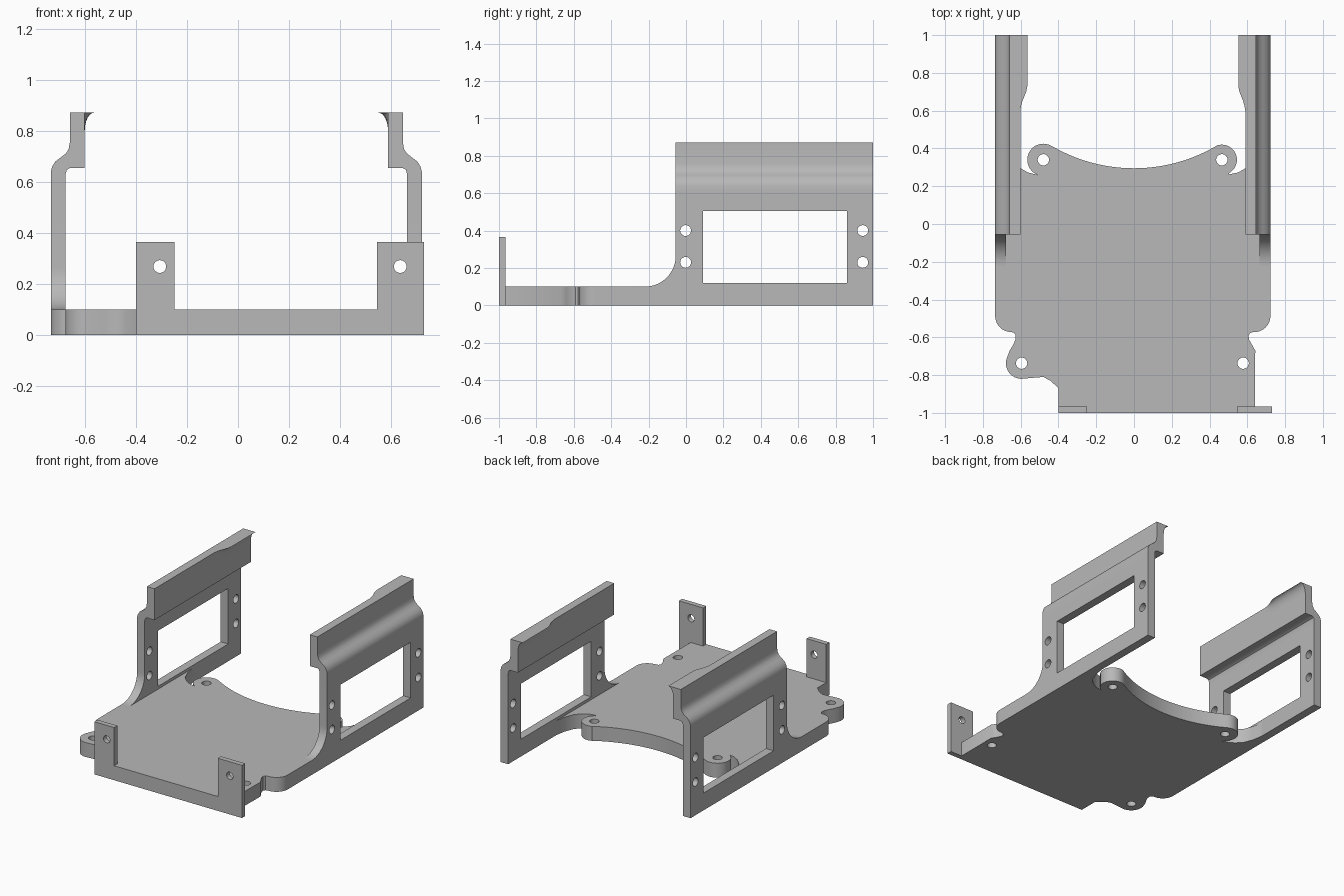
import bpy, bmesh, math

if "Cube" in bpy.data.objects:
    bpy.data.objects.remove(bpy.data.objects["Cube"])

grey = bpy.data.materials.new("plain grey")
grey.diffuse_color = (0.48, 0.48, 0.48, 1)
grey.use_nodes = True
grey.node_tree.nodes["Principled BSDF"].inputs["Base Color"].default_value = grey.diffuse_color


def arc(cx, cy, r, a0, a1, n=14):
    return [(cx + r * math.cos(math.radians(a0 + (a1 - a0) * i / n)),
             cy + r * math.sin(math.radians(a0 + (a1 - a0) * i / n))) for i in range(n + 1)]


def finish(bm, name):
    bmesh.ops.remove_doubles(bm, verts=bm.verts, dist=1e-5)
    bmesh.ops.recalc_face_normals(bm, faces=bm.faces)
    me = bpy.data.meshes.new(name)
    bm.to_mesh(me)
    bm.free()
    me.materials.append(grey)
    me.shade_smooth()
    me.set_sharp_from_angle(angle=math.radians(32))
    ob = bpy.data.objects.new(name, me)
    bpy.context.collection.objects.link(ob)
    return ob


def prism(name, loops, d0, d1, place):
    """Fill 2D loops (first = outline, rest = holes), extrude d0..d1, place(a, b, d) -> xyz."""
    cu = bpy.data.curves.new("profile", 'CURVE')
    cu.dimensions = '2D'
    cu.fill_mode = 'BOTH'
    cu.extrude = (d1 - d0) / 2
    for pts in loops:
        sp = cu.splines.new('POLY')
        sp.points.add(len(pts) - 1)
        for p, (a, b) in zip(sp.points, pts):
            p.co = (a, b, 0, 1)
        sp.use_cyclic_u = True
    tmp = bpy.data.objects.new("profile", cu)
    bpy.context.collection.objects.link(tmp)
    dg = bpy.context.evaluated_depsgraph_get()
    me = bpy.data.meshes.new_from_object(tmp.evaluated_get(dg))
    bm = bmesh.new()
    bm.from_mesh(me)
    bpy.data.objects.remove(tmp)
    bpy.data.curves.remove(cu)
    bpy.data.meshes.remove(me)
    for v in bm.verts:
        a, b, d = v.co
        v.co = place(a, b, d + (d0 + d1) / 2)
    return finish(bm, name)


def hole(x, y, r):
    return arc(x, y, r, 0, 345, 23)


# Base plate with mounting ears, scooped back edge and fillets into the walls
outline = [(-.4, -.965), (.64, -.965), (.642, -.67), (.625, -.64), (.609, -.612),
           (.606, -.592), (.614, -.577), (.628, -.573)]
outline += arc(.637, -.487, .085, -90, 0)
outline += [(.722, -.22), (.664, -.22), (.664, .47), (.652, .4), (.627, .335),
            (.59, .295), (.55, .272), (.5, .262)]
outline += arc(.465, .34, .08, -60, 115, 20)
outline += arc(0, 1.155, .86, -60, -120, 28)
outline += arc(-.48, .34, .085, 62, 240, 20)
outline += [(-.51, .26), (-.56, .272), (-.6, .295), (-.64, .335), (-.665, .4),
            (-.677, .47), (-.677, -.22), (-.735, -.22)]
outline += arc(-.65, -.487, .085, 180, 270)
outline += [(-.635, -.575), (-.626, -.59), (-.627, -.61), (-.64, -.64), (-.658, -.67)]
outline += arc(-.595, -.737, .083, 160, 268)
outline += [(-.52, -.813), (-.48, -.81), (-.445, -.828), (-.4, -.868)]
prism("base_plate",
      [outline, hole(-.48, .34, .03), hole(.465, .34, .03),
       hole(-.595, -.737, .03), hole(.578, -.737, .03)],
      0, .1, lambda a, b, d: (a, b, d))

# Front panel with two drilled upright tabs
prism("front_panel",
      [[(-.4, 0), (.73, 0), (.73, .365), (.545, .365), (.545, .1), (-.25, .1),
        (-.25, .365), (-.4, .365)],
       hole(-.307, .268, .025), hole(.637, .268, .025)],
      -1, -.965, lambda a, b, d: (a, d, b))

# Side wall (y, z) with window and screw holes; upper rail (u, z), u measured inward
wall = [(-.22, 0), (1, 0), (1, .6), (-.055, .6)] + arc(-.22, .265, .165, 0, -90)
window = [(.09, .12), (.86, .12), (.86, .505), (.09, .505)]
screws = [hole(y, z, .029) for y in (-.002, .945) for z in (.23, .4)]
rail = [(0, .6), (0, .64), (.005, .66), (.018, .681), (.04, .697), (.06, .713),
        (.07, .73), (.075, .757), (.075, .872), (.133, .872), (.133, .655),
        (.075, .655), (.063, .648), (.058, .632), (.058, .6)]

for side, s, outer in (("left", -1, .735), ("right", 1, .722)):
    prism(side + "_wall", [wall, window] + screws, 0, .058,
          lambda a, b, d: (s * (outer - d), a, b))
    prism(side + "_rail", [rail], -.055, 1,
          lambda a, b, d: (s * (outer - a), d, b))

    # Flared lip under the top edge, tapering out towards the back
    bm = bmesh.new()
    rings = []
    for y, w in ((.6, 0), (.625, .004), (.65, .011), (.675, .021), (.7, .031),
                 (.73, .037), (1, .037)):
        sec = [(.133, .872)]
        for i in range(9):
            t = math.pi / 2 * i / 8
            sec.append((.133 + w * (1 - math.cos(t)), .8 + .072 * math.sin(t)))
        rings.append([bm.verts.new((s * (outer - u), y, z)) for u, z in sec])
    for r0, r1 in zip(rings, rings[1:]):
        for i in range(10):
            j = (i + 1) % 10
            bm.faces.new((r0[i], r0[j], r1[j], r1[i]))
    bm.faces.new(rings[-1])
    bmesh.ops.dissolve_degenerate(bm, dist=1e-5, edges=bm.edges)
    finish(bm, side + "_lip")
